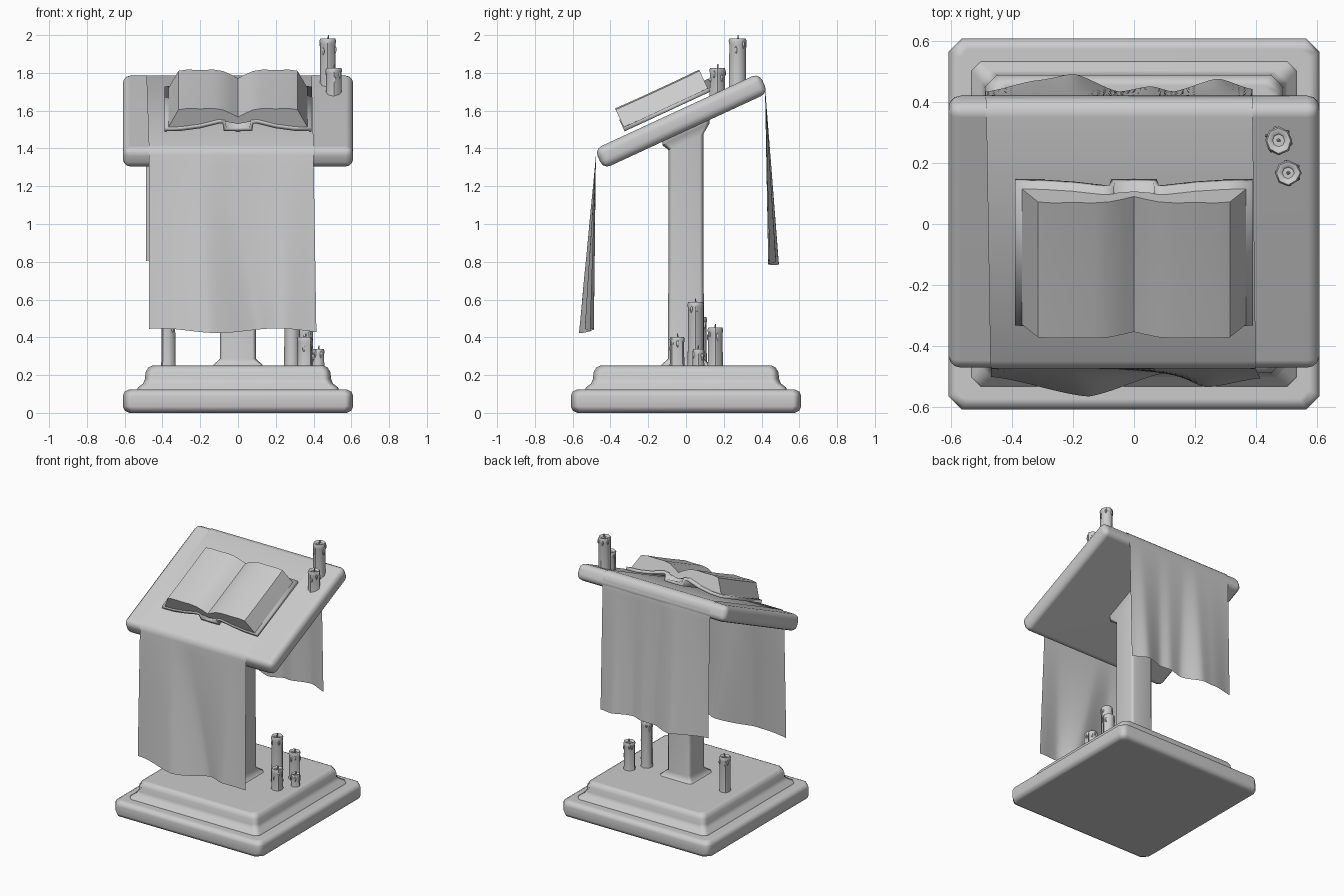
import bpy, bmesh, math, random
from mathutils import Matrix, Vector

random.seed(4)
cube = bpy.data.objects.get("Cube")
if cube:
    bpy.data.objects.remove(cube)

GREY = (0.6, 0.6, 0.6, 1)
mat = bpy.data.materials.new("plain grey")
mat.use_nodes = True
mat.diffuse_color = GREY
mat.node_tree.nodes["Principled BSDF"].inputs["Base Color"].default_value = GREY

TILT = math.atan(0.4625)
DESK = Matrix.Translation((0, -0.025, 1.545)) @ Matrix.Rotation(TILT, 4, 'X')
HALF_T = 0.0575


def finish(name, bm, angle=50, matrix=None):
    """Turn a bmesh into a named, smooth-shaded object."""
    bmesh.ops.recalc_face_normals(bm, faces=bm.faces)
    me = bpy.data.meshes.new(name)
    bm.to_mesh(me)
    bm.free()
    me.materials.append(mat)
    ob = bpy.data.objects.new(name, me)
    bpy.context.collection.objects.link(ob)
    if matrix:
        ob.matrix_world = matrix
    bpy.ops.object.select_all(action='DESELECT')
    ob.select_set(True)
    bpy.context.view_layer.objects.active = ob
    bpy.ops.object.shade_smooth_by_angle(angle=math.radians(angle))
    return ob


def loft(bm, rings, closed=True, caps=True):
    """Skin a list of point rings with quads."""
    rows = [[bm.verts.new(p) for p in r] for r in rings]
    n = len(rows[0])
    for a, b in zip(rows, rows[1:]):
        for i in range(n if closed else n - 1):
            j = (i + 1) % n
            bm.faces.new((a[i], a[j], b[j], b[i]))
    if caps:
        bm.faces.new(rows[0])
        bm.faces.new(rows[-1])


def square_ring(half, cut, z, slope=0):
    """Square outline with cut corners, optionally sloped along y."""
    k = half - cut
    pts = [(half, -k), (half, k), (k, half), (-k, half),
           (-half, k), (-half, -k), (-k, -half), (k, -half)]
    return [(x, y, z + slope * y) for x, y in pts]


def stack(name, rings):
    bm = bmesh.new()
    loft(bm, [square_ring(*r) for r in rings])
    ob = finish(name, bm)
    ob.modifiers.new("flat faces", 'WEIGHTED_NORMAL').keep_sharp = True


# Stepped base
stack("base_slab", [(0.575, 0.03, 0), (0.6, 0.04, 0.012), (0.61, 0.045, 0.035),
                    (0.61, 0.045, 0.09), (0.6, 0.04, 0.112), (0.575, 0.03, 0.125)])
stack("base_step", [(0.535, 0.03, 0.12), (0.53, 0.03, 0.135), (0.503, 0.035, 0.155),
                    (0.492, 0.04, 0.18), (0.49, 0.04, 0.215), (0.475, 0.04, 0.24),
                    (0.455, 0.035, 0.25)])

# Column with flared ends
s = 0.4625
stack("column", [(0.135, 0.02, 0.24), (0.13, 0.02, 0.255), (0.096, 0.02, 0.285),
                 (0.093, 0.02, 0.8), (0.093, 0.02, 1.435, s), (0.125, 0.02, 1.475, s),
                 (0.125, 0.02, 1.52, s)])

# Tilted desk board
bm = bmesh.new()
bmesh.ops.create_cube(bm, size=1)
bmesh.ops.scale(bm, vec=(1.22, 0.96, 2 * HALF_T), verts=bm.verts)
bmesh.ops.bevel(bm, geom=bm.edges[:], offset=0.04, segments=3, profile=0.5, affect='EDGES')
desk = finish("desk_board", bm, matrix=DESK)
desk.modifiers.new("flat faces", 'WEIGHTED_NORMAL').keep_sharp = True


# Open book, resting on the desk
def mirrored(half):
    return [(-x, h) for x, h in half] + [(x, h) for x, h in reversed(half) if x > 0]


BOOK = DESK @ Matrix.Translation((0, -0.035, HALF_T))
cover = mirrored([(0.39, 0.03), (0.3, 0.033), (0.2, 0.048), (0.1, 0.075),
                  (0.074, 0.073), (0.068, 0.03), (0, 0.03)])
bm = bmesh.new()
loft(bm, [[(x, y, h) for x, h in cover] for y in (-0.26, 0.26)], closed=False, caps=False)
book_cover = finish("book_cover", bm, 30, BOOK)
thick = book_cover.modifiers.new("thickness", 'SOLIDIFY')
thick.thickness = 0.022
thick.offset = 0

page_top = mirrored([(0.315, 0.143), (0.27, 0.15), (0.2, 0.148), (0.13, 0.15),
                     (0.08, 0.142), (0.035, 0.12), (0, 0.1)])
page_low = mirrored([(0.372, 0.035), (0.3, 0.038), (0.2, 0.053), (0.1, 0.08), (0, 0.06)])


def page_ring(y, dip=0):
    return ([(x, y, h - dip) for x, h in page_top]
            + [(x, y, h) for x, h in reversed(page_low)])


bm = bmesh.new()
loft(bm, [page_ring(-0.255), page_ring(-0.1, 0.002), page_ring(0.1, 0.002), page_ring(0.235)])
finish("book_pages", bm, 40, BOOK)


# Draped cloth: folds are (across at top, across at hem, depth at hem)
def smooth_mix(knots, u):
    for (a, da), (b, db) in zip(knots, knots[1:]):
        if u <= b:
            f = (u - a) / (b - a)
            return da + (db - da) * (0.5 * f + 0.5 * f * f * (3 - 2 * f))
    return knots[-1][1]


def hang(y, z_top, z_low, x0, x1, side, folds, drift, rows=16, cols=44):
    out = []
    for r in range(1, rows + 1):
        t = r / rows
        knots = [(a + (b - a) * t, d * t) for a, b, d in folds]
        row = []
        for c in range(cols + 1):
            u = c / cols
            hem = z_low + 0.012 * math.sin(9 * u + 1) * t
            row.append((x0 + (x1 - x0) * u + drift * t * u,
                        y + side * (smooth_mix(knots, u) + 0.005 * t),
                        z_top + (hem - z_top) * t))
        out.append(row)
    return out


def across(y, z, x0, x1, cols=44):
    return [(x0 + (x1 - x0) * c / cols, y, z) for c in range(cols + 1)]


front_folds = [(0, 0, 0.02), (0.3, 0.36, 0.085), (0.44, 0.66, 0.005),
               (0.85, 0.8, 0.055), (1, 1, 0.025)]
back_folds = [(0, 0, 0.012), (0.2, 0.2, 0.05), (0.33, 0.33, 0.07), (0.45, 0.5, 0.012),
              (0.6, 0.62, 0.03), (0.7, 0.7, 0.012), (0.88, 0.87, 0.055), (1, 1, 0.02)]
front = hang(-0.477, 1.36, 0.435, -0.47, 0.40, -1, front_folds, 0.015)
back = hang(0.418, 1.73, 0.795, -0.488, 0.39, 1, back_folds, 0)
over = [across(0.418, 1.735, -0.488, 0.39), across(0.408, 1.768, -0.487, 0.39),
        across(0.385, 1.787, -0.486, 0.39), across(0.35, 1.787, -0.485, 0.39),
        across(-0.45, 1.417, -0.472, 0.40), across(-0.474, 1.395, -0.47, 0.40),
        across(-0.477, 1.365, -0.47, 0.40)]
bm = bmesh.new()
loft(bm, back[::-1] + over + front, closed=False, caps=False)
finish("draped_cloth", bm, 60)


# Candles with melted rims, wax drips and wicks
def candle(name, x, y, z0, z1, r):
    bm = bmesh.new()
    top = z1 - 0.018
    wobble = [random.uniform(0.92, 1.06) for _ in range(8)]
    profile = [(1.05, z0), (0.97, z0 + 0.03), (0.95, top - 0.03), (1.02, top - 0.012),
               (0.9, top), (0.6, top - 0.002), (0.45, top - 0.01)]
    loft(bm, [[(r * k * w * math.cos(i * math.pi / 4), r * k * w * math.sin(i * math.pi / 4), z)
               for i, w in enumerate(wobble)] for k, z in profile])
    for i in range(5):
        a = i * 1.3 + random.random()
        drop = random.uniform(0.02, 0.07)
        place = Matrix.Translation((r * 0.9 * math.cos(a), r * 0.9 * math.sin(a), top - drop))
        shape = Matrix.Diagonal((0.007, 0.007, 0.022, 1))
        bmesh.ops.create_icosphere(bm, subdivisions=1, radius=1, matrix=place @ shape)
    wick = Matrix.Translation((0.002, 0, top + 0.003)) @ Matrix.Rotation(0.2, 4, 'Y')
    bmesh.ops.create_cone(bm, cap_ends=True, segments=5, radius1=0.006, radius2=0.003,
                          depth=0.032, matrix=wick)
    finish(name, bm, 50, Matrix.Translation((x, y, 0)))


candle("desk_candle_tall", 0.475, 0.275, 1.7, 2.0, 0.046)
candle("desk_candle_short", 0.507, 0.168, 1.66, 1.845, 0.042)
candle("base_candle_tall", 0.285, 0.05, 0.24, 0.605, 0.042)
candle("base_candle_back", 0.355, 0.155, 0.24, 0.47, 0.042)
candle("base_candle_front", 0.355, -0.045, 0.24, 0.42, 0.04)
candle("base_candle_small", 0.425, 0.065, 0.24, 0.355, 0.033)
candle("base_candle_side", -0.37, 0.075, 0.24, 0.525, 0.039)
